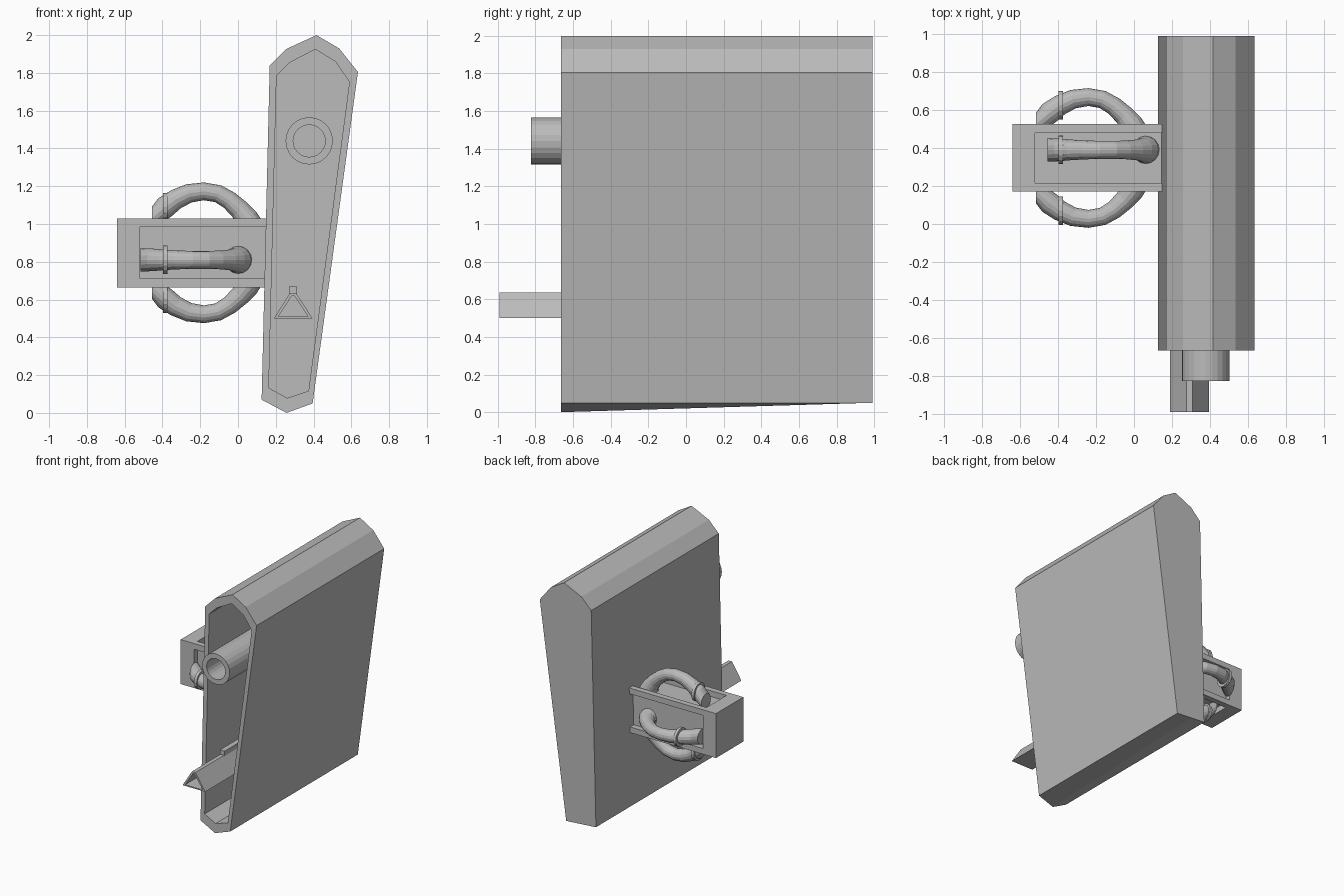
import bpy, bmesh, math
from mathutils import Vector

if "Cube" in bpy.data.objects:
    bpy.data.objects.remove(bpy.data.objects["Cube"])

grey = bpy.data.materials.new("plain_grey")
grey.diffuse_color = (0.5, 0.5, 0.5, 1)
grey.use_nodes = True
grey.node_tree.nodes["Principled BSDF"].inputs["Base Color"].default_value = grey.diffuse_color


def loft(name, rings):
    """Bridge equal-length point rings and cap both ends."""
    bm = bmesh.new()
    vs = [[bm.verts.new(p) for p in ring] for ring in rings]
    n = len(vs[0])
    for a, b in zip(vs, vs[1:]):
        for i in range(n):
            j = (i + 1) % n
            bm.faces.new((a[i], a[j], b[j], b[i]))
    bm.faces.new(vs[0])
    bm.faces.new(vs[-1][::-1])
    bmesh.ops.recalc_face_normals(bm, faces=bm.faces)
    me = bpy.data.meshes.new(name)
    bm.to_mesh(me)
    bm.free()
    me.materials.append(grey)
    ob = bpy.data.objects.new(name, me)
    bpy.context.collection.objects.link(ob)
    return ob


def at_y(profile, y):
    return [(x, y, z) for x, z in profile]


def box(name, x0, x1, y0, y1, z0, z1):
    rect = [(x0, z0), (x1, z0), (x1, z1), (x0, z1)]
    return loft(name, [at_y(rect, y0), at_y(rect, y1)])


def hollow(name, outer, inner, front, back, depth):
    """Extruded profile with a pocket opening towards the front."""
    return loft(name, [at_y(outer, back), at_y(outer, front),
                       at_y(inner, front), at_y(inner, depth)])


# Tapered hollow shell; its keel flattens out towards the back
outer = [(.168, 1.838), (.257, 1.927), (.415, 2.0), (.535, 1.93),
         (.635, 1.805), (.395, .05), (.257, 0), (.125, .07)]
inner = [(.204, 1.785), (.275, 1.855), (.41, 1.925), (.515, 1.86),
         (.59, 1.752), (.373, .116), (.262, .079), (.163, .132)]
outer_back = outer[:6] + [(.257, .06)] + outer[7:]
loft("shell", [at_y(outer_back, .99), at_y(outer, -.665),
               at_y(inner, -.665), at_y(inner, .93)])


# Round tube projecting from the opening
def circle(r, n=24):
    return [(.377 + r * math.cos(2 * math.pi * i / n),
             1.44 + r * math.sin(2 * math.pi * i / n)) for i in range(n)]


hollow("round_tube", circle(.125), circle(.085), -.825, .95, .9)

# Triangular rail with a small rib above it
tri = [(.19, .5), (.395, .5), (.307, .635), (.275, .635)]
tri_in = [(.213, .51), (.372, .51), (.297, .62), (.285, .62)]
hollow("triangular_rail", tri, tri_in, -.99, .95, .9)
box("rail_rib", .27, .312, -.62, .94, .63, .67)

# Side arm: solid end block, recessed core, four corner beams
X0, X1, XM, W = -.64, .15, -.52, .047
Y0, Y1, Z0, Z1 = .17, .525, .665, 1.03
box("arm_end_block", X0, XM, Y0, Y1, Z0, Z1)
box("arm_core", XM, X1 - .005, Y0 + W, Y1 - W, Z0 + W, Z1 - W)
for y in (Y0, Y1 - W):
    for z in (Z0, Z1 - W):
        box("arm_corner_beam", XM, X1, y, y + W, z, z + W)

# Curved pipes: (x, height above the arm face, radius)
path = [(-.455, .0, .062), (-.385, .06, .059), (-.33, .1, .054),
        (-.26, .132, .05), (-.18, .143, .047), (-.105, .13, .047),
        (-.045, .095, .049), (.01, .045, .054), (.045, .0, .062),
        (.06, -.03, .07), (.06, -.06, .075)]


def pipe(side, base, normal, lateral, shift, collar_h):
    normal, lateral, base = Vector(normal), Vector(lateral), Vector(base)
    n = 16

    def ring(x, h, r, tx, th):
        out = []
        for i in range(n):
            a = 2 * math.pi * i / n
            u = r * math.cos(a)
            out.append(base + Vector((x - th * u, 0, 0)) + normal * (h + tx * u)
                       + lateral * (r * math.sin(a)))
        return out

    rings = []
    for i, (x, h, r) in enumerate(path):
        a, b = path[max(i - 1, 0)], path[min(i + 1, len(path) - 1)]
        t = Vector((b[0] - a[0], b[1] - a[1])).normalized()
        if i == 0:
            t = Vector((1, 0))      # outlet is cut square to the arm
        rings.append(ring(x + shift, h, r, t.x, t.y))
    loft(side + "_pipe", rings)
    loft(side + "_pipe_collar", [ring(-.397, collar_h, .075, 1, 0),
                                 ring(-.373, collar_h, .075, 1, 0)])


pipe("top", (0, .39, Z1), (0, 0, 1), (0, 1, 0), 0, .06)
pipe("bottom", (0, .39, Z0), (0, 0, -1), (0, 1, 0), 0, .06)
pipe("front", (0, Y0, .81), (0, -1, 0), (0, 0, 1), -.06, .1)
pipe("back", (0, Y1, .81), (0, 1, 0), (0, 0, 1), -.06, .1)
